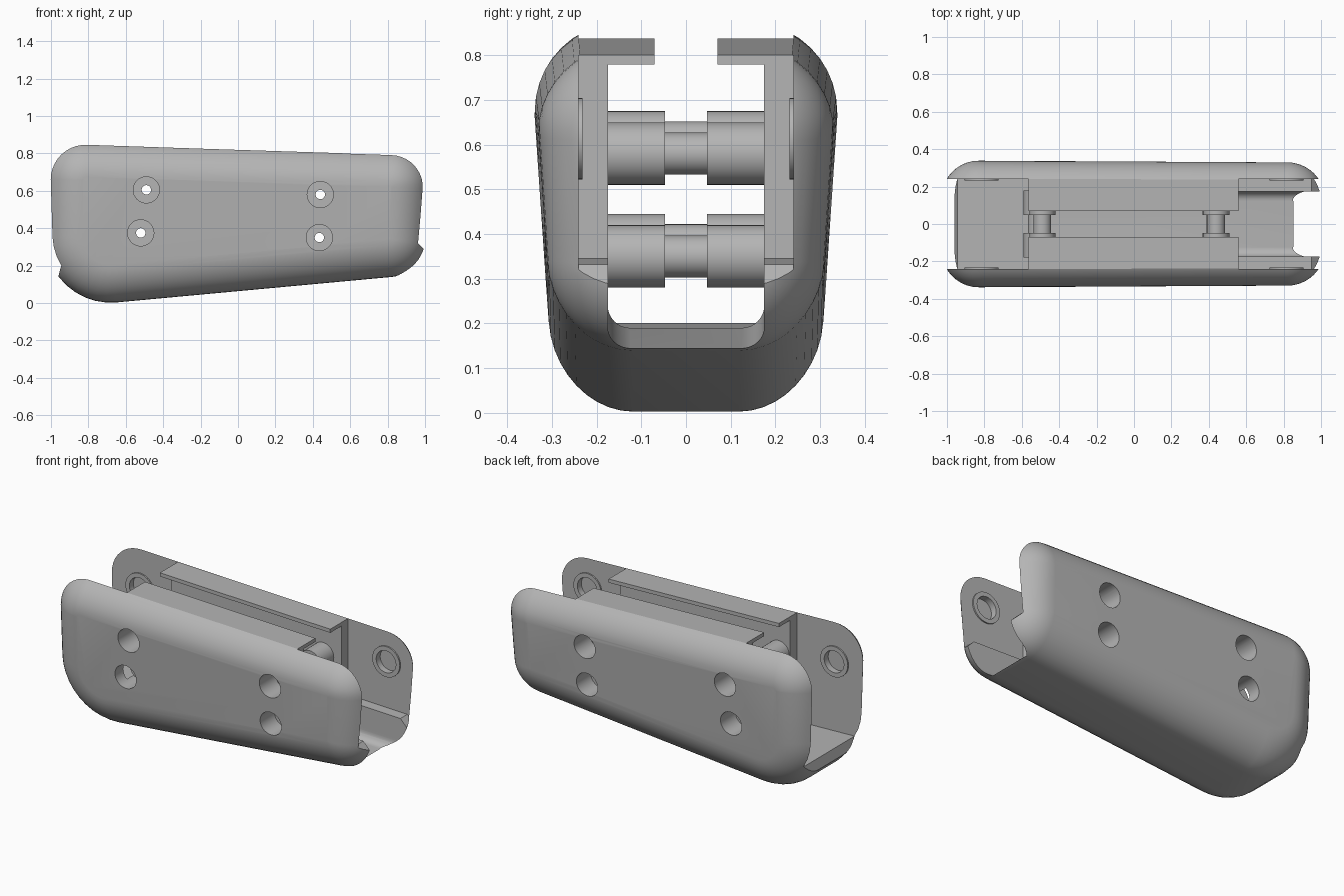
import bpy, bmesh
from math import pi, sin, cos
from mathutils import Vector

if "Cube" in bpy.data.objects:
    bpy.data.objects.remove(bpy.data.objects["Cube"])

grey = bpy.data.materials.new("plain_grey")
grey.use_nodes = True
grey.diffuse_color = (0.46, 0.46, 0.46, 1)
grey.node_tree.nodes["Principled BSDF"].inputs["Base Color"].default_value = (0.46, 0.46, 0.46, 1)

SLOPE = -0.032    # tilt shared by the top edge, lips and floor
WALL = 0.24       # inner face of the side walls
FILLET = 0.2      # rounding of the outer shell


def finish(bm, name):
    bmesh.ops.recalc_face_normals(bm, faces=bm.faces)
    mesh = bpy.data.meshes.new(name)
    bm.to_mesh(mesh)
    bm.free()
    mesh.materials.append(grey)
    ob = bpy.data.objects.new(name, mesh)
    bpy.context.collection.objects.link(ob)
    return ob


def loft(rings, name, closed=False):
    """Skin a list of equal rings; cap the ends unless closed into a loop."""
    bm = bmesh.new()
    rows = [[bm.verts.new(p) for p in ring] for ring in rings]
    n = len(rows[0])
    pairs = list(zip(rows, rows[1:])) + ([(rows[-1], rows[0])] if closed else [])
    for a, b in pairs:
        for i in range(n):
            j = (i + 1) % n
            bm.faces.new((a[i], a[j], b[j], b[i]))
    if not closed:
        bm.faces.new(rows[0])
        bm.faces.new(rows[-1])
    return finish(bm, name)


def prism(points, vec, name):
    return loft([points, [Vector(p) + Vector(vec) for p in points]], name)


def lathe(profile, x, z, name, steps=40):
    """Spin closed (radius, y) points about a line parallel to y."""
    rings = [[(x + r * cos(2 * pi * k / steps), y, z + r * sin(2 * pi * k / steps))
              for k in range(steps)] for r, y in profile]
    return loft(rings, name, closed=True)


def smooth(ob, degrees=30):
    bpy.ops.object.select_all(action='DESELECT')
    ob.select_set(True)
    bpy.context.view_layer.objects.active = ob
    bpy.ops.object.shade_smooth_by_angle(angle=degrees * pi / 180)


def cut(ob, cutter):
    cutter.hide_render = True
    mod = ob.modifiers.new("cut", 'BOOLEAN')
    mod.operation = 'DIFFERENCE'
    mod.solver = 'EXACT'
    mod.object = cutter
    bpy.context.view_layer.objects.active = ob
    bpy.ops.object.modifier_apply(modifier=mod.name)
    bpy.data.objects.remove(cutter)


def cylinder(x, z, radius, y0, y1):
    bpy.ops.mesh.primitive_cylinder_add(vertices=40, radius=radius, depth=y1 - y0,
                                        location=(x, (y0 + y1) / 2, z), rotation=(pi / 2, 0, 0))
    return bpy.context.object


# Side outline: corner x, z and rounding radius, counter-clockwise
CORNERS = [(-1.03, -0.032, 0.35), (1.0, 0.156, 0.205), (1.03, 0.816, 0.205), (-1.03, 0.882, 0.215)]


def outline(inset, y):
    pts = []
    steps = 10
    for i, (x, z, radius) in enumerate(CORNERS):
        p = Vector((x, z))
        before = p - Vector(CORNERS[i - 1][:2])
        after = Vector(CORNERS[(i + 1) % 4][:2]) - p
        n1 = Vector((-before.y, before.x)).normalized()
        n2 = Vector((-after.y, after.x)).normalized()
        centre = p + (n1 + n2) * radius / (1 + n1.dot(n2))
        turn = n1.angle(n2)
        for k in range(steps + 1):
            a = turn * k / steps
            out = Vector((-n1.x * cos(a) + n1.y * sin(a), -n1.x * sin(a) - n1.y * cos(a)))
            q = centre + out * (radius - inset)
            # side walls lean in towards the bottom and the narrow end
            lean = (1 - 0.2 * max(0, 0.66 - q.y)) * (1 - 0.012 * q.x)
            pts.append((q.x, y * lean, q.y))
    return pts


# Outer shell, rounded all round
half = [(FILLET * (1 - cos(pi / 2 * k / 10)), 0.135 + FILLET * sin(pi / 2 * k / 10)) for k in range(11)]
layers = [(d, -y) for d, y in reversed(half)] + half
shell = loft([outline(d, y) for d, y in layers], "shell")

# Open top and the two end pockets
pocket = [(-1.2, 1.0), (-1.2, 0.05), (-0.985, 0.05), (-0.945, 0.201), (-0.565, 0.189),
          (-0.565, 0.837), (0.56, 0.801), (0.56, 0.345), (0.95, 0.332), (1.1, 0.18),
          (1.2, 0.18), (1.2, 1.0)]
cut(shell, prism([(x, -WALL, z) for x, z in pocket], (0, 2 * WALL, 0), "pocket_cutter"))

# Central channel under the top lips, with rounded floor corners
side = [(0.125 + 0.05 * sin(a), 0.222 - 0.05 * cos(a)) for a in (pi / 2 * k / 8 for k in range(9))]
side += [(0.175, 0.797), (0.07, 0.797), (0.07, 1.0)]
section = side + [(-y, z) for y, z in reversed(side)]
start, length = -0.58, 1.8
cut(shell, prism([(start, y, z + SLOPE * start) for y, z in section],
                 (length, 0, SLOPE * length), "channel_cutter"))

# Bolt holes and the spacer sleeves between the walls
BOLTS = {"upper_rear": (-0.49, 0.605), "lower_rear": (-0.52, 0.375),
         "upper_front": (0.44, 0.58), "lower_front": (0.435, 0.35)}
sleeve = [(0.025, 0.178), (0.07, 0.178), (0.07, 0.047), (0.047, 0.047)]
sleeve += [(r, -y) for r, y in reversed(sleeve)]
for name, (x, z) in BOLTS.items():
    cut(shell, cylinder(x, z, 0.07, -0.5, 0.5))
    smooth(lathe(sleeve, x, z, name + "_sleeve"))

# Round sockets with raised rims inside the end pockets
for x, end in ((-0.815, "rear"), (0.815, "front")):
    for s, where in ((-1, "right"), (1, "left")):
        cut(shell, cylinder(x, 0.613, 0.065, *sorted((s * 0.22, s * 0.27))))
        rim = [(0.065, 0.232), (0.091, 0.232), (0.091, 0.245), (0.065, 0.245)]
        smooth(lathe([(r, s * y) for r, y in rim], x, 0.613, f"{end}_{where}_rim"))

smooth(shell)
